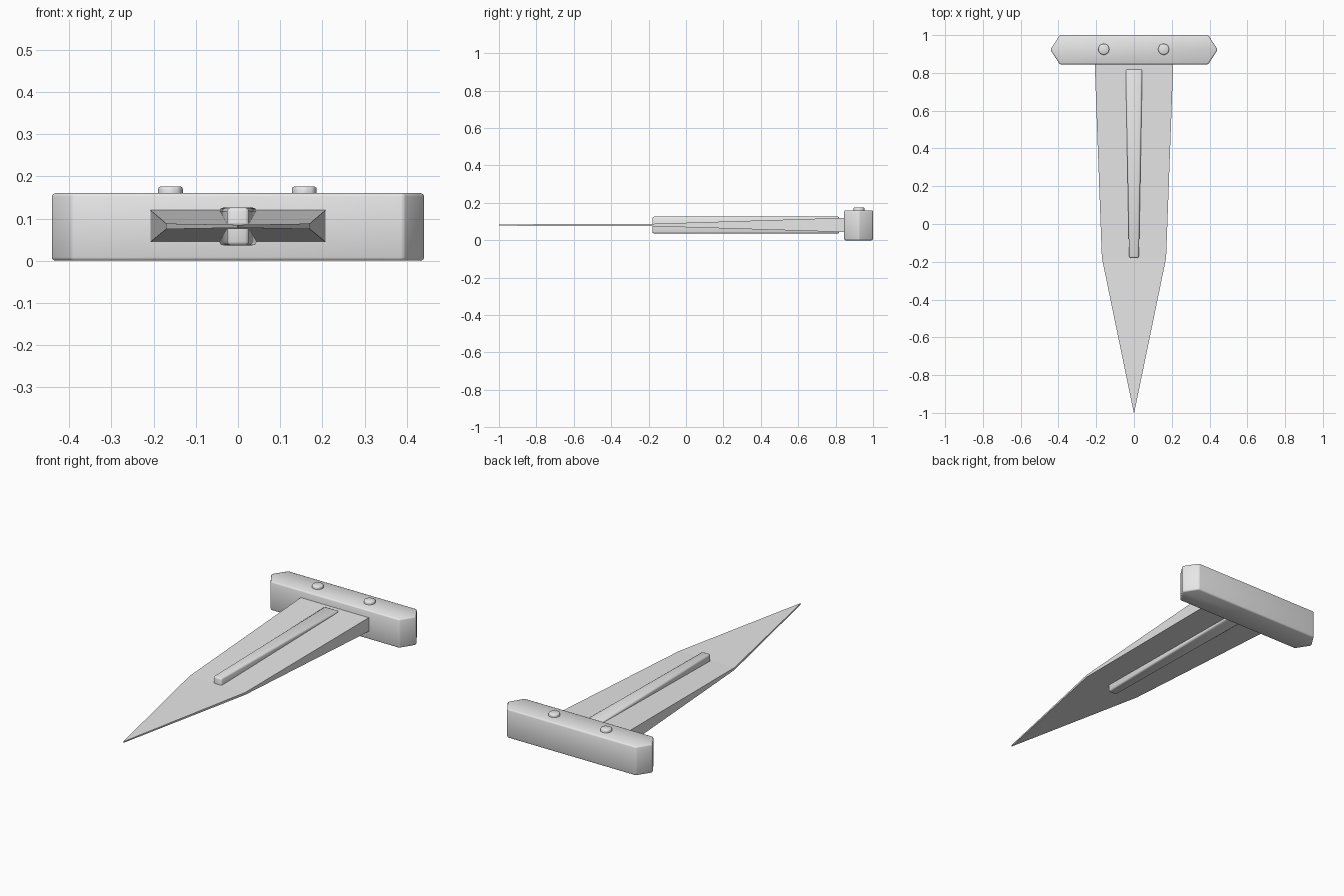
import bpy, bmesh, math

if "Cube" in bpy.data.objects:
    bpy.data.objects.remove(bpy.data.objects["Cube"])

steel = bpy.data.materials.new("plain_steel")
steel.diffuse_color = (0.8, 0.8, 0.8, 1)
steel.use_nodes = True
steel.node_tree.nodes["Principled BSDF"].inputs["Base Color"].default_value = steel.diffuse_color


def loft(name, sections, smooth=False, bevel=0):
    """Skin a list of closed rings of equal length and cap both ends."""
    bm = bmesh.new()
    rings = [[bm.verts.new(p) for p in s] for s in sections]
    n = len(rings[0])
    for a, b in zip(rings, rings[1:]):
        for i in range(n):
            j = (i + 1) % n
            bm.faces.new((a[i], a[j], b[j], b[i]))
    bm.faces.new(rings[0])
    bm.faces.new(rings[-1])
    bmesh.ops.recalc_face_normals(bm, faces=bm.faces)
    if bevel:
        bmesh.ops.bevel(bm, geom=bm.edges[:], offset=bevel, segments=2,
                        profile=0.5, affect='EDGES', clamp_overlap=True)
    for f in bm.faces:
        f.smooth = smooth
    mesh = bpy.data.meshes.new(name)
    bm.to_mesh(mesh)
    bm.free()
    mesh.materials.append(steel)
    ob = bpy.data.objects.new(name, mesh)
    bpy.context.collection.objects.link(ob)
    return ob


def rect(y, w, z0, z1):
    return [(-w, y, z0), (w, y, z0), (w, y, z1), (-w, y, z1)]


# Blade: tapers in width and thickness to the point
loft("blade", [rect(0.88, 0.209, 0.043, 0.121),
               rect(-0.18, 0.17, 0.075, 0.088),
               rect(-1.0, 0.001, 0.078, 0.085)])

# Central rib, standing proud above and below the blade
loft("rib", [rect(0.82, 0.044, 0.036, 0.126),
             rect(-0.18, 0.026, 0.036, 0.126)], smooth=True, bevel=0.009)

# Guard: bar with pointed ends
outline = [(-0.443, 0.923), (-0.393, 0.845), (0.393, 0.845),
           (0.443, 0.923), (0.393, 1.0), (-0.393, 1.0)]
loft("guard", [[(x, y, z) for x, y in outline] for z in (0, 0.16)],
     smooth=True, bevel=0.008)

# Rivets on the upper face of the guard
for side, x in (("left", -0.16), ("right", 0.157)):
    loft("rivet_" + side,
         [[(x + 0.031 * math.cos(i * math.pi / 4),
            0.925 + 0.031 * math.sin(i * math.pi / 4), z) for i in range(8)]
          for z in (0.14, 0.176)], smooth=True, bevel=0.007)
